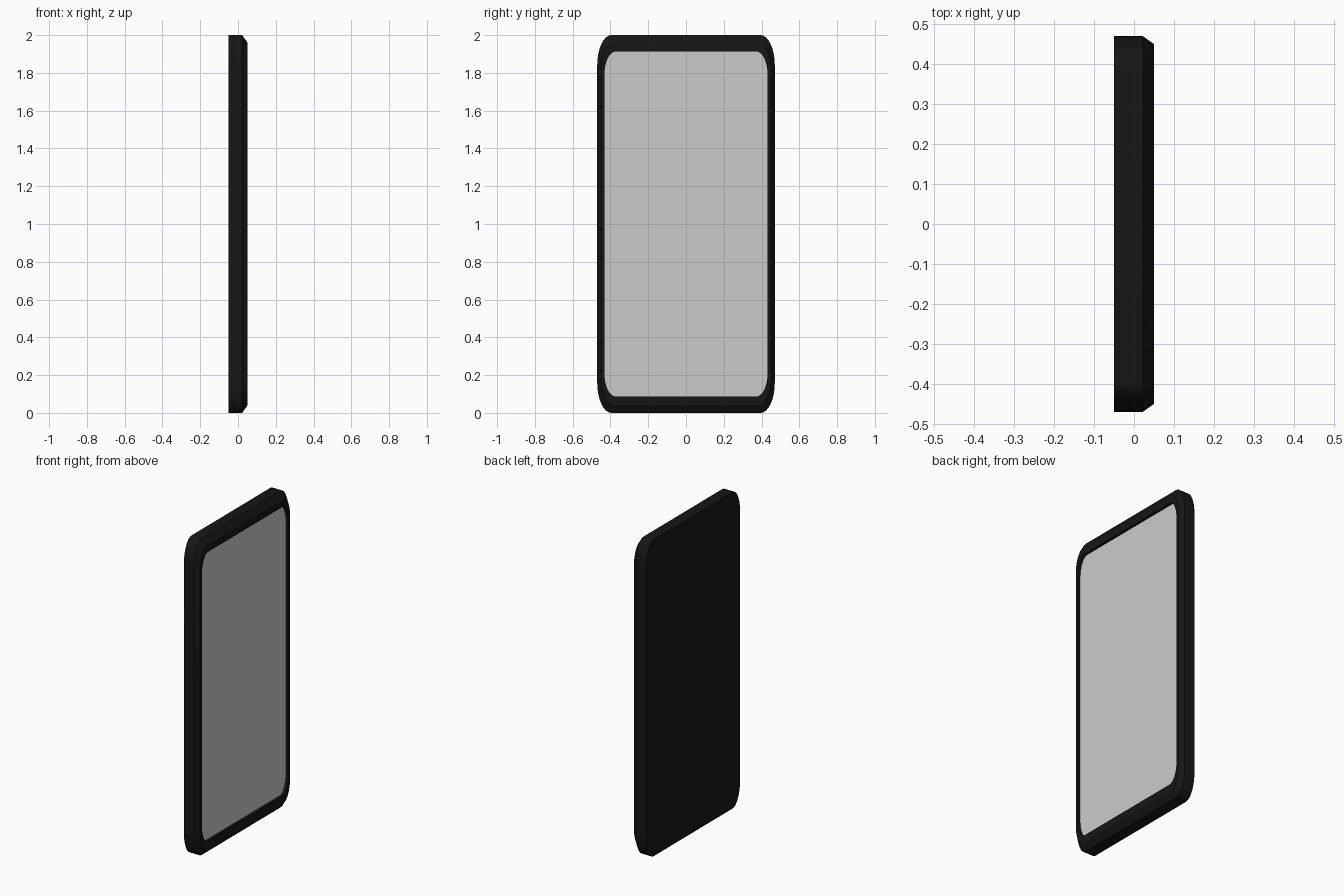
import bpy, bmesh, math

if "Cube" in bpy.data.objects:
    bpy.data.objects.remove(bpy.data.objects["Cube"])

SEG = 8  # segments per rounded corner


def ring(bm, x, hy, hz, ry, rz):
    """Rounded rectangle loop with elliptical corners, facing +x."""
    verts = []
    for q, (sy, sz) in enumerate([(1, 1), (-1, 1), (-1, -1), (1, -1)]):
        for i in range(SEG + 1):
            a = math.pi / 2 * (q + i / SEG)
            y = sy * (hy - ry) + ry * math.cos(a)
            z = sz * (hz - rz) + rz * math.sin(a)
            verts.append(bm.verts.new((x, y, 1 + z)))
    return verts


def loft(name, rings, cap_back, cap_front, color=None):
    """Bridge a list of rings into one object, capping the chosen ends."""
    bm = bmesh.new()
    loops = [ring(bm, *r) for r in rings]
    for a, b in zip(loops, loops[1:]):
        n = len(a)
        for i in range(n):
            j = (i + 1) % n
            bm.faces.new((a[i], a[j], b[j], b[i]))
    if cap_back:
        bm.faces.new(loops[0][::-1])
    if cap_front:
        bm.faces.new(loops[-1])
    mesh = bpy.data.meshes.new(name)
    bm.to_mesh(mesh)
    bm.free()
    obj = bpy.data.objects.new(name, mesh)
    bpy.context.collection.objects.link(obj)
    if color:
        mat = bpy.data.materials.new(name + "_material")
        mat.diffuse_color = color
        mat.use_nodes = True
        mat.node_tree.nodes["Principled BSDF"].inputs["Base Color"].default_value = mat.diffuse_color
        mesh.materials.append(mat)
    bpy.ops.object.select_all(action='DESELECT')
    obj.select_set(True)
    bpy.context.view_layer.objects.active = obj
    bpy.ops.object.shade_smooth_by_angle(angle=math.radians(25))
    return obj


# Dark casing: flat back, side wall, chamfer, flat rim, recess wall
loft("frame", [
    (-0.05, 0.47, 1.0, 0.075, 0.16),
    (0.022, 0.47, 1.0, 0.075, 0.16),
    (0.05, 0.45, 0.96, 0.065, 0.14),
    (0.05, 0.432, 0.914, 0.06, 0.125),
    (0.033, 0.432, 0.914, 0.06, 0.125),
], True, False, (0.008, 0.008, 0.008, 1))

# Grey panel set into the recess
loft("screen", [
    (0.033, 0.432, 0.914, 0.06, 0.125),
], False, True)
